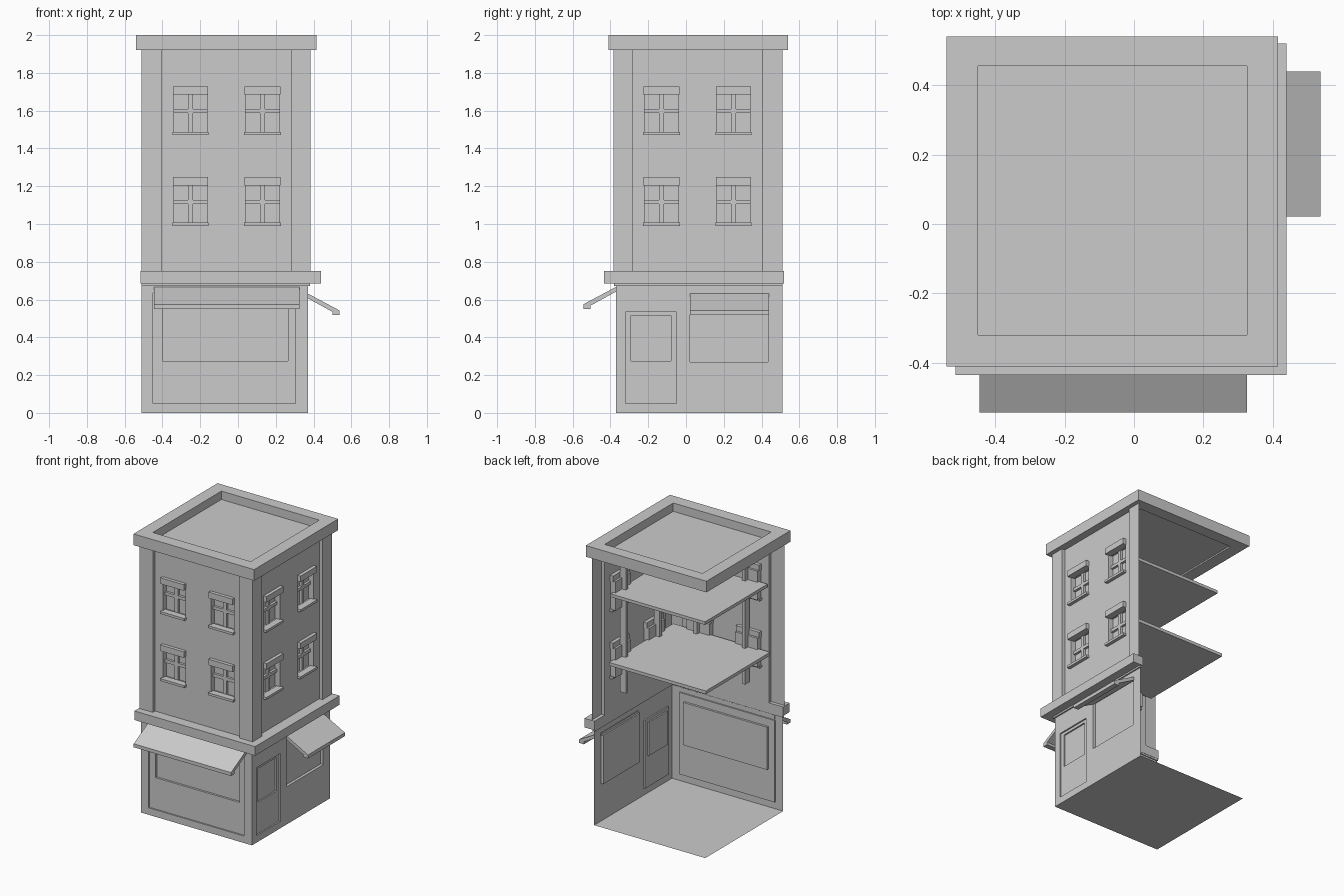
import bpy, bmesh
from mathutils import Vector

if "Cube" in bpy.data.objects:
    bpy.data.objects.remove(bpy.data.objects["Cube"])

# Each street face is described by u (along the wall), d (outward), z (up).
FRONT = lambda u, d, z: (u, -d, z)
RIGHT = lambda u, d, z: (d, -u, z)
SIDES = (("front", FRONT), ("right", RIGHT))


def finish(name, bm, out=None):
    bmesh.ops.remove_doubles(bm, verts=bm.verts, dist=1e-5)
    bmesh.ops.recalc_face_normals(bm, faces=bm.faces)
    bm.normal_update()
    if out is not None:
        total = sum((f.normal * f.calc_area() for f in bm.faces), Vector())
        if total.dot(out) < 0:
            bmesh.ops.reverse_faces(bm, faces=bm.faces)
    me = bpy.data.meshes.new(name)
    bm.to_mesh(me)
    bm.free()
    ob = bpy.data.objects.new(name, me)
    bpy.context.collection.objects.link(ob)
    return ob


def prism(name, outline, low, high, put):
    """Extrude a closed 2D outline; put(a, b, t) places each point."""
    bm = bmesh.new()
    ends = [[bm.verts.new(put(a, b, t)) for a, b in outline] for t in (low, high)]
    n = len(outline)
    for e in ends:
        bm.faces.new(e)
    for i in range(n):
        j = (i + 1) % n
        bm.faces.new((ends[0][i], ends[0][j], ends[1][j], ends[1][i]))
    return finish(name, bm)


def box(name, u, d, z, put=lambda x, y, z: (x, y, z)):
    rect = [(u[0], d[0]), (u[1], d[0]), (u[1], d[1]), (u[0], d[1])]
    return prism(name, rect, z[0], z[1], put)


def relief(name, put, u, z, base, panels):
    """Single folded sheet; panels (u0, u1, z0, z1, d) override the base depth."""
    us = sorted({*u, *(p[0] for p in panels), *(p[1] for p in panels)})
    zs = sorted({*z, *(p[2] for p in panels), *(p[3] for p in panels)})

    def depth(i, j):
        cu, cz = (us[i] + us[i + 1]) / 2, (zs[j] + zs[j + 1]) / 2
        d = base
        for p in panels:
            if p[0] < cu < p[1] and p[2] < cz < p[3]:
                d = p[4]
        return d

    bm = bmesh.new()

    def quad(*pts):
        bm.faces.new([bm.verts.new(put(*p)) for p in pts])

    nu, nz = len(us) - 1, len(zs) - 1
    for i in range(nu):
        for j in range(nz):
            a, b, c, e, d = us[i], us[i + 1], zs[j], zs[j + 1], depth(i, j)
            quad((a, d, c), (b, d, c), (b, d, e), (a, d, e))
            if i + 1 < nu and depth(i + 1, j) != d:
                k = depth(i + 1, j)
                quad((b, d, c), (b, k, c), (b, k, e), (b, d, e))
            if j + 1 < nz and depth(i, j + 1) != d:
                k = depth(i, j + 1)
                quad((a, d, e), (b, d, e), (b, k, e), (a, k, e))
    ob_out = Vector(put(0, 1, 0))
    return finish(name, bm, ob_out)


# Ground storey shop walls and slab
relief("front_shop_wall", FRONT, (-.51, .37), (0, .69), .37,
       [(-.45, .305, .05, .635, .36), (-.40, .265, .275, .58, .345)])
relief("right_shop_wall", RIGHT, (-.51, .37), (0, .69), .37,
       [(.05, .32, .05, .535, .36), (.08, .29, .275, .515, .35),
        (-.435, -.02, .27, .62, .35)])
bm = bmesh.new()
bm.faces.new([bm.verts.new(p) for p in
              ((-.51, -.37, 0), (.37, -.37, 0), (.37, .51, 0), (-.51, .51, 0))])
finish("ground_slab", bm, Vector((0, 0, 1)))

# Upper walls with corner pilasters and recessed windows
COLUMNS = ((-.345, -.16), (.035, .225))
ROWS = (.99, 1.47)
for side, put in SIDES:
    panes = [(a + .005, b - .005, z + .012, z + .22, .32)
             for a, b in COLUMNS for z in ROWS]
    relief(side + "_upper_wall", put, (-.51, .385), (.74, 1.93), .385,
           [(-.405, .28, .74, 1.93, .36)] + panes)
    for a, b in COLUMNS:
        mid = (a + b) / 2
        # one long mullion post serves both windows of a column
        box(side + "_mullion", (mid - .013, mid + .013), (.29, .337), (.87, 1.86), put)
        for z in ROWS:
            box(side + "_sill", (a - .003, b + .003), (.335, .384), (z, z + .017), put)
            box(side + "_lintel", (a, b), (.335, .384), (z + .215, z + .258), put)

# Inner floor plates, their edges form the window crossbars
box("lower_floor", (-.43, .337), (-.337, .39), (1.105, 1.128))
box("upper_floor", (-.41, .337), (-.337, .37), (1.588, 1.61))

# Ledge between the storeys
ledge = [(-.515, -.435), (.44, -.435), (.44, .52), (.36, .52), (.36, -.36), (-.515, -.36)]
prism("ledge", ledge, .685, .75, lambda a, b, t: (a, b, t))
trim = [(-.51, -.38), (.38, -.38), (.38, .512), (.362, .512), (.362, -.362), (-.51, -.362)]
prism("ledge_trim", trim, .673, .685, lambda a, b, t: (a, b, t))

# Awnings
profile = [(.365, .67), (.543, .575), (.543, .55), (.505, .55), (.505, .568), (.365, .645)]
prism("front_awning", profile, -.445, .325, lambda d, z, u: FRONT(u, d, z))
prism("right_awning", profile, -.44, -.022, lambda d, z, u: RIGHT(u, d - .005, z - .033))

# Roof parapet ring and sunken deck
bm = bmesh.new()
outer = ((-.54, -.41), (.415, -.41), (.415, .54), (-.54, .54))
inner = ((-.45, -.32), (.325, -.32), (.325, .455), (-.45, .455))
loops = [[bm.verts.new((x, y, z)) for x, y in r]
         for r, z in ((outer, 1.92), (outer, 2), (inner, 2), (inner, 1.92))]
for k in range(4):
    p, q = loops[k], loops[(k + 1) % 4]
    for i in range(4):
        j = (i + 1) % 4
        bm.faces.new((p[i], p[j], q[j], q[i]))
finish("parapet", bm)
box("roof_deck", (-.455, .33), (-.325, .46), (1.93, 1.94))
